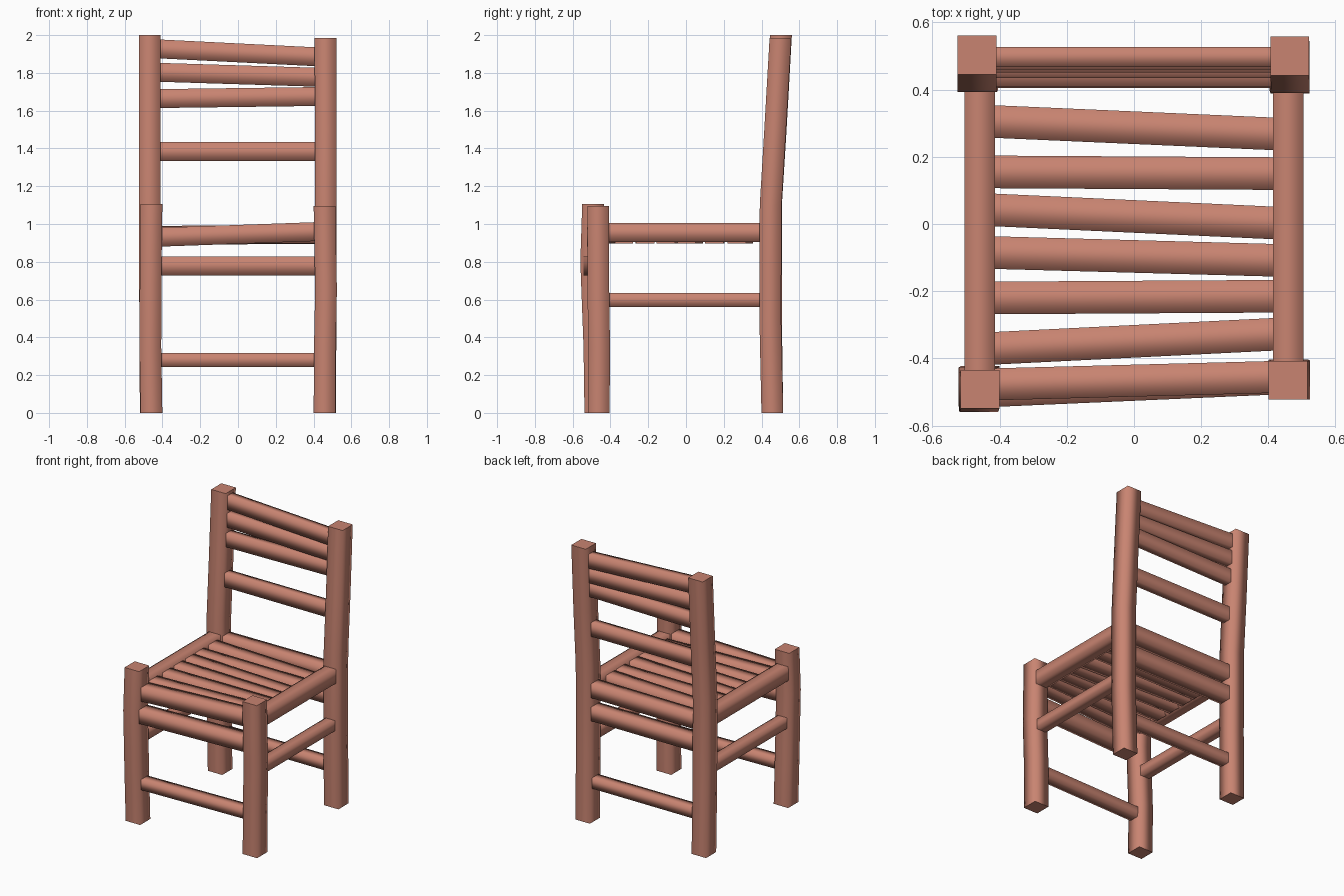
import bpy, bmesh
from mathutils import Vector

if "Cube" in bpy.data.objects:
    bpy.data.objects.remove(bpy.data.objects["Cube"])

wood = bpy.data.materials.new("reddish_wood")
wood.diffuse_color = (0.58, 0.23, 0.165, 1)
wood.use_nodes = True
wood.node_tree.nodes["Principled BSDF"].inputs["Base Color"].default_value = wood.diffuse_color


def prism(name, rings):
    """Four-sided post lofted through rings of corners: smooth sides, flat caps."""
    bm = bmesh.new()
    loops = [[bm.verts.new(c) for c in ring] for ring in rings]
    for a, b in zip(loops, loops[1:]):
        for i in range(4):
            j = (i + 1) % 4
            bm.faces.new((a[i], a[j], b[j], b[i])).smooth = True
    bm.faces.new(loops[0][::-1])
    bm.faces.new(loops[-1])
    bmesh.ops.recalc_face_normals(bm, faces=bm.faces)
    me = bpy.data.meshes.new(name)
    bm.to_mesh(me)
    bm.free()
    me.materials.append(wood)
    ob = bpy.data.objects.new(name, me)
    bpy.context.collection.objects.link(ob)
    return ob


SQUARE = ((-1, -1), (1, -1), (1, 1), (-1, 1))


def leg(name, stations, h=0.0575):
    """Vertical post; stations are (x, y, z) centres."""
    prism(name, [[(x + h * u, y + h * v, z) for u, v in SQUARE]
                 for x, y, z in stations])


def bar(name, a, b, width, height):
    """Horizontal bar from a to b; width is sideways, height is along z."""
    a, b = Vector(a), Vector(b)
    along_x = abs(b.x - a.x) > abs(b.y - a.y)
    side = Vector((0, width / 2, 0) if along_x else (width / 2, 0, 0))
    up = Vector((0, 0, height / 2))
    prism(name, [[p + side * u + up * v for u, v in SQUARE] for p in (a, b)])


# slightly crooked legs
leg("front_leg_left", [(-.458, -.48, 0), (-.464, -.485, .35),
                       (-.462, -.502, .8), (-.458, -.492, 1.105)])
leg("front_leg_right", [(.458, -.462, 0), (.46, -.46, .35),
                        (.466, -.464, .65), (.458, -.465, 1.095)])
leg("back_leg_left", [(-.462, .457, 0), (-.465, .45, .5), (-.467, .45, 1.1),
                      (-.467, .475, 1.5), (-.467, .503, 2.0)])
leg("back_leg_right", [(.46, .457, 0), (.464, .446, .5), (.464, .448, 1.1),
                       (.465, .472, 1.5), (.463, .5, 1.985)])

# seat side rails and lower side rungs
for tag, s in (("left", -1), ("right", 1)):
    bar("seat_rail_" + tag, (s * .459, -.44, .955), (s * .459, .42, .955), .092, .1)
    bar("side_rung_" + tag, (s * .459, -.44, .598), (s * .459, .42, .598), .075, .075)

X = .42
# front and back seat edges, upper and lower cross rungs
bar("seat_front", (-X, -.477, .93), (X, -.455, .96), .095, .1)
bar("seat_back", (-X, .452, .94), (X, .452, .945), .09, .1)
bar("front_upper_rung", (-X, -.497, .778), (X, -.46, .778), .095, .1)
bar("back_upper_rung", (-X, .45, .778), (X, .45, .778), .09, .1)
bar("front_lower_rung", (-X, -.482, .28), (X, -.46, .28), .075, .075)
bar("back_lower_rung", (-X, .452, .28), (X, .452, .28), .075, .075)

# seat slats: y at left end, y at right end
for i, (l, r) in enumerate(((.305, .268), (.155, .15), (.042, .003),
                            (-.085, -.108), (-.22, -.215), (-.37, -.328))):
    bar(f"seat_slat_{i + 1}", (-X, l, .942), (X, r, .942), .097, .088)

# backrest slats: y, z at left end, z at right end
for i, (y, l, r) in enumerate(((.497, 1.927, 1.885), (.489, 1.803, 1.777),
                               (.481, 1.664, 1.675), (.464, 1.384, 1.384))):
    bar(f"back_slat_{i + 1}", (-X, y, l), (X, y, r), .06, .1)
